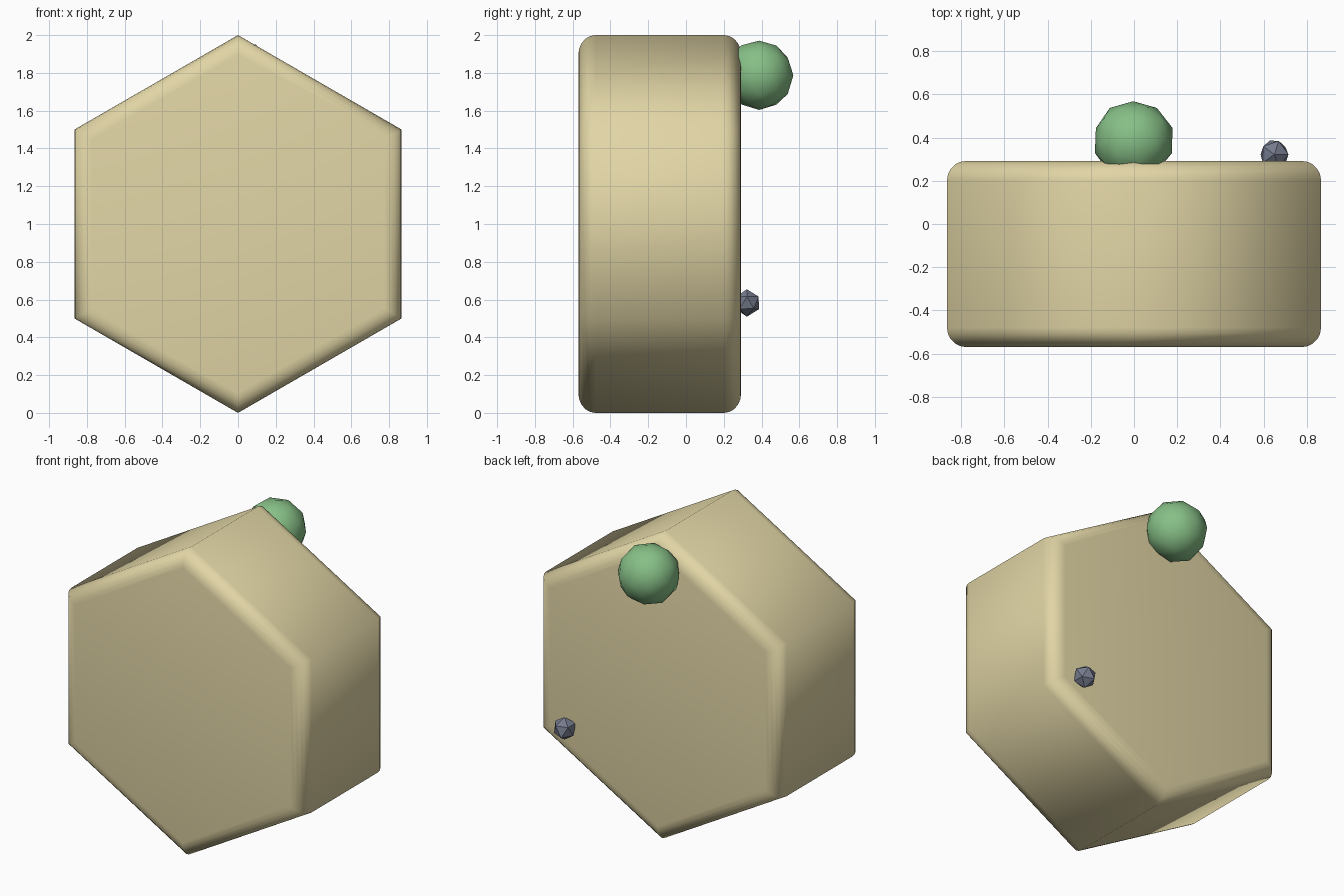
import bpy, bmesh, math, random
from mathutils import Vector

if "Cube" in bpy.data.objects:
    bpy.data.objects.remove(bpy.data.objects["Cube"])

random.seed(4)


def finish(bm, name, color, smooth):
    bmesh.ops.recalc_face_normals(bm, faces=bm.faces)
    for f in bm.faces:
        f.smooth = smooth
    mesh = bpy.data.meshes.new(name)
    bm.to_mesh(mesh)
    bm.free()
    obj = bpy.data.objects.new(name, mesh)
    bpy.context.collection.objects.link(obj)
    mat = bpy.data.materials.new(name + "_color")
    mat.diffuse_color = (*color, 1)
    mat.use_nodes = True
    mat.node_tree.nodes["Principled BSDF"].inputs["Base Color"].default_value = mat.diffuse_color
    mesh.materials.append(mat)
    return obj


# Hexagonal tile: pointed top and bottom, front and back rims rounded
Y_FRONT, Y_BACK, ROUND = -0.57, 0.292, 0.09
bm = bmesh.new()
ring = [bm.verts.new((math.sin(i * math.pi / 3), Y_FRONT, 1 + math.cos(i * math.pi / 3)))
        for i in range(6)]
face = bm.faces.new(ring)
ext = bmesh.ops.extrude_face_region(bm, geom=[face], use_keep_orig=True)
new_verts = [g for g in ext["geom"] if isinstance(g, bmesh.types.BMVert)]
bmesh.ops.translate(bm, verts=new_verts, vec=(0, Y_BACK - Y_FRONT, 0))
bmesh.ops.recalc_face_normals(bm, faces=bm.faces)
rims = [e for e in bm.edges if abs(e.verts[0].co.y - e.verts[1].co.y) < 1e-4]
bmesh.ops.bevel(bm, geom=rims, offset=ROUND, offset_type='OFFSET', segments=5,
                profile=0.5, affect='EDGES')
finish(bm, "hexagon_tile", (0.76, 0.67, 0.38), True)


# Lumpy balls attached to the back face
def ball(name, center, radius, subdivisions, lump, color, smooth):
    bm = bmesh.new()
    bmesh.ops.create_icosphere(bm, subdivisions=subdivisions, radius=radius)
    for v in bm.verts:
        v.co *= 1 + random.uniform(-lump, lump)
        v.co += Vector(center)
    return finish(bm, name, color, smooth)


ball("green_bush", (-0.003, 0.387, 1.787), 0.186, 2, 0.03, (0.24, 0.52, 0.24), True)
ball("dark_pebble", (0.65, 0.322, 0.583), 0.073, 1, 0.06, (0.18, 0.2, 0.27), False)
